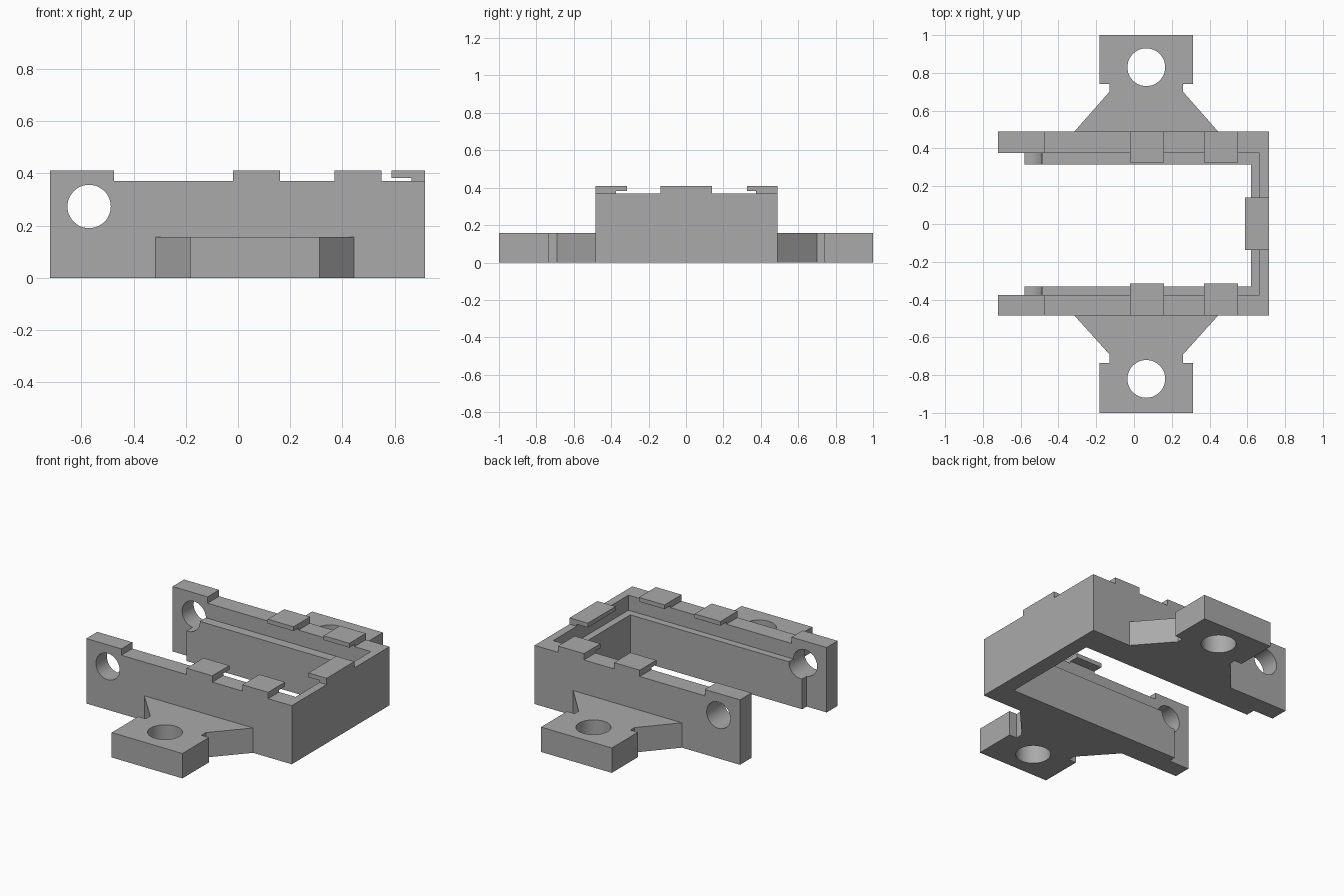
import bpy, bmesh
from mathutils import Vector

cube = bpy.data.objects.get("Cube")
if cube:
    bpy.data.objects.remove(cube, do_unlink=True)

grey = bpy.data.materials.new("matte grey")
grey.use_nodes = True
grey.diffuse_color = (0.4, 0.4, 0.4, 1)
grey.node_tree.nodes["Principled BSDF"].inputs["Base Color"].default_value = grey.diffuse_color

AXES = {"x": lambda a, b, c: (c, a, b),   # profile in y, z
        "y": lambda a, b, c: (a, c, b),   # profile in x, z
        "z": lambda a, b, c: (a, b, c)}   # profile in x, y


def prism(name, axis, profile, start, end):
    """Extrude a closed 2D profile along one axis."""
    bm = bmesh.new()
    place = AXES[axis]
    face = bm.faces.new([bm.verts.new(place(a, b, start)) for a, b in profile])
    result = bmesh.ops.extrude_face_region(bm, geom=[face])
    moved = [v for v in result["geom"] if isinstance(v, bmesh.types.BMVert)]
    bmesh.ops.translate(bm, verts=moved, vec=Vector(place(0, 0, end - start)))
    bmesh.ops.recalc_face_normals(bm, faces=bm.faces)
    mesh = bpy.data.meshes.new(name)
    bm.to_mesh(mesh)
    bm.free()
    mesh.materials.append(grey)
    obj = bpy.data.objects.new(name, mesh)
    bpy.context.collection.objects.link(obj)
    return obj


def rect(a0, a1, b0, b1):
    return [(a0, b0), (a1, b0), (a1, b1), (a0, b1)]


def drill(parts, location, radius, rotation=(0, 0, 0)):
    """Cut one round hole through each part, then smooth the bore."""
    bpy.ops.mesh.primitive_cylinder_add(vertices=48, radius=radius, depth=0.7,
                                        location=location, rotation=rotation)
    cutter = bpy.context.object
    cutter.hide_render = True
    cutter.data.materials.append(grey)
    for part in parts:
        mod = part.modifiers.new("hole", "BOOLEAN")
        mod.operation = "DIFFERENCE"
        mod.solver = "EXACT"
        mod.object = cutter
        bpy.ops.object.select_all(action="DESELECT")
        part.select_set(True)
        bpy.context.view_layer.objects.active = part
        bpy.ops.object.modifier_apply(modifier=mod.name)
        bpy.ops.object.shade_smooth_by_angle()
    bpy.data.objects.remove(cutter, do_unlink=True)


LEFT, RIGHT = -0.72, 0.715      # ends of the frame in x
TOP, RIM, LEDGE = 0.41, 0.37, 0.275
CLIP = 0.383                    # underside of the clip overhang
RIM_X, LEDGE_X = 0.665, 0.62    # inner faces of the end wall

# side, sign, outer wall face, ledge face, clip tip, neck end, pad start, hole y
sides = [("back", 1, 0.49, 0.315, 0.325, 0.70, 0.74, 0.83),
         ("front", -1, 0.485, 0.33, 0.315, 0.69, 0.735, 0.82)]

for side, s, outer, ledge_y, tip, neck, pad, hole_y in sides:
    # Side wall with a raised block at the open end
    wall = prism(side + "_wall", "y",
                 [(LEFT, 0), (RIGHT, 0), (RIGHT, RIM), (-0.475, RIM), (-0.475, TOP), (LEFT, TOP)],
                 s * 0.375, s * outer)
    # Lower inner ledge
    ledge = prism(side + "_ledge", "y", rect(-0.58, RIM_X, 0, LEDGE), s * ledge_y, s * 0.375)
    drill([wall, ledge], (-0.57, s * 0.4, 0.273), 0.083, (1.5708, 0, 0))

    # Overhanging clips on the rim
    clip = [(outer, RIM), (outer, TOP), (tip, TOP), (tip, CLIP), (0.375, CLIP), (0.375, RIM)]
    for i, x in enumerate((-0.02, 0.37)):
        prism(f"{side}_clip_{i + 1}", "x", [(s * y, z) for y, z in clip], x, x + 0.18)

    # Mounting lug: flared neck and square pad, symmetric about x = 0.065
    half = [(0.38, outer), (0.195, neck), (0.195, pad), (0.247, pad), (0.247, 1)]
    outline = [(0.065 + x, s * y) for x, y in half]
    outline += [(0.065 - x, s * y) for x, y in reversed(half)]
    lug = prism(side + "_mounting_lug", "z", outline, 0, 0.157)
    drill([lug], (0.065, s * hole_y, 0), 0.1)

# Closed end: wall, ledge and one clip
prism("end_wall", "x", rect(-0.375, 0.375, 0, RIM), RIM_X, RIGHT)
prism("end_ledge", "x", rect(-0.33, 0.315, 0, LEDGE), LEDGE_X, RIM_X)
prism("end_clip", "y", [(RIGHT, RIM), (RIGHT, TOP), (0.588, TOP), (0.588, CLIP),
                        (RIM_X, CLIP), (RIM_X, RIM)], -0.137, 0.14)
